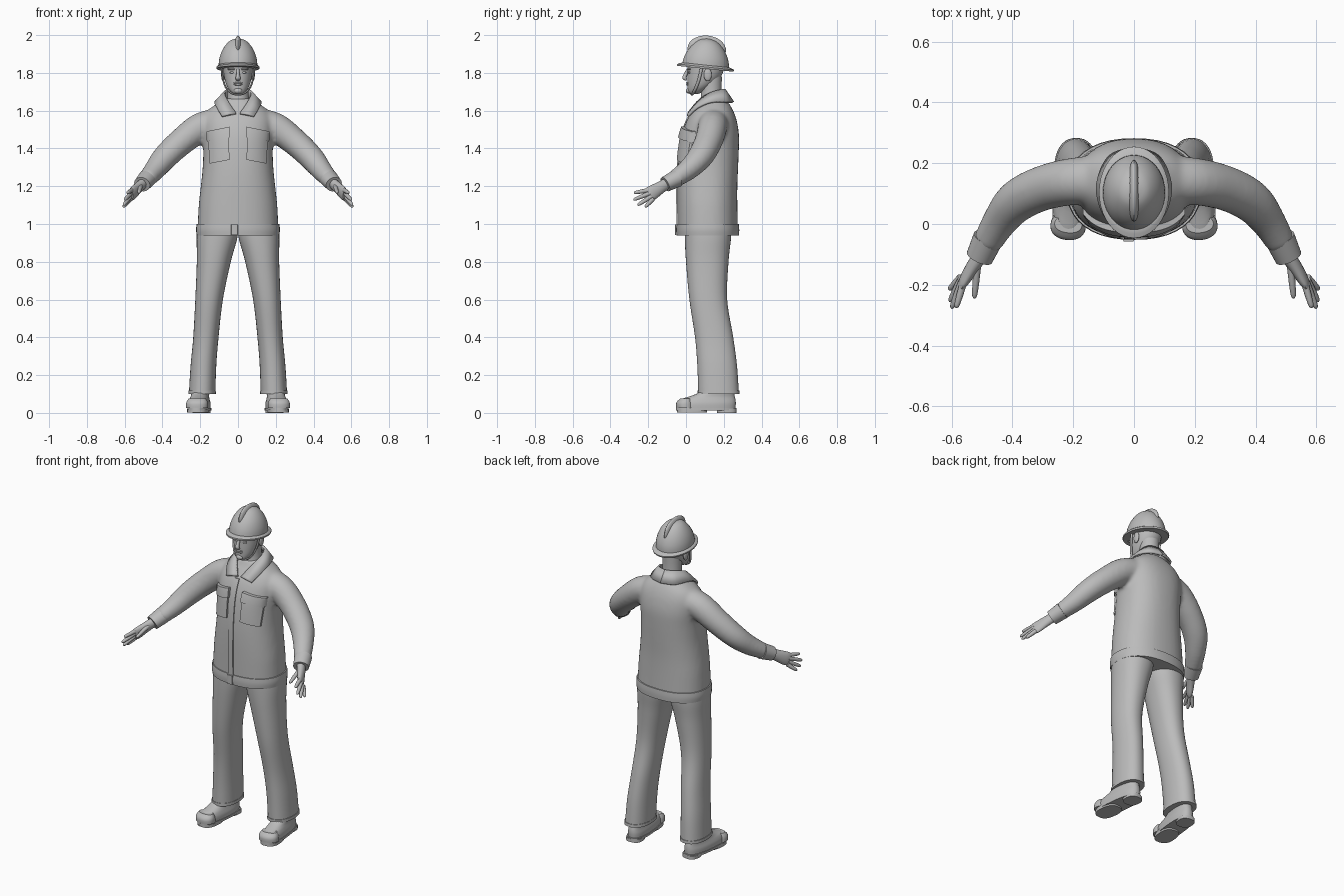
import bpy
import bmesh
from math import cos, sin, pi, copysign, radians
from mathutils import Vector, Matrix
from mathutils.bvhtree import BVHTree

cube = bpy.data.objects.get("Cube")
if cube:
    bpy.data.objects.remove(cube, do_unlink=True)

grey = bpy.data.materials.new("plain grey")
grey.use_nodes = True
grey.diffuse_color = (0.5, 0.5, 0.5, 1)
grey.node_tree.nodes["Principled BSDF"].inputs["Base Color"].default_value = grey.diffuse_color


# ---- helpers ----
def finish(name, bm, angle=40):
    """Turn a bmesh into a smooth-shaded object with the grey material."""
    bmesh.ops.recalc_face_normals(bm, faces=bm.faces)
    mesh = bpy.data.meshes.new(name)
    bm.to_mesh(mesh)
    bm.free()
    mesh.materials.append(grey)
    obj = bpy.data.objects.new(name, mesh)
    bpy.context.collection.objects.link(obj)
    bpy.ops.object.select_all(action="DESELECT")
    obj.select_set(True)
    bpy.context.view_layer.objects.active = obj
    bpy.ops.object.shade_smooth_by_angle(angle=radians(angle))
    return obj


def resample(stations, steps):
    """Catmull-Rom interpolation through tuples of numbers."""
    out = []
    last = len(stations) - 1
    for i in range(last):
        p, q = stations[max(i - 1, 0)], stations[i]
        r, s = stations[i + 1], stations[min(i + 2, last)]
        for k in range(steps):
            t = k / steps
            out.append(tuple(
                b + t * ((c - a) + t * ((2 * a - 5 * b + 4 * c - d) + t * (3 * b - a - 3 * c + d))) / 2
                for a, b, c, d in zip(p, q, r, s)))
    out.append(stations[-1])
    return out


def oval(power, count):
    """Unit superellipse."""
    for i in range(count):
        c, s = cos(2 * pi * i / count), sin(2 * pi * i / count)
        yield (copysign(abs(c) ** (2 / power), c), copysign(abs(s) ** (2 / power), s))


def skin(bm, rings):
    """Bridge rings of points into a closed tube."""
    loops = [[bm.verts.new(p) for p in ring] for ring in rings]
    for a, b in zip(loops, loops[1:]):
        for i in range(len(a)):
            j = (i + 1) % len(a)
            bm.faces.new((a[i], a[j], b[j], b[i]))
    bm.faces.new(loops[0][::-1])
    bm.faces.new(loops[-1])


def stack(bm, stations, power=2.3, count=40, steps=3):
    """Horizontal rings from (height, centre x, half width, front y, back y)."""
    skin(bm, [[(x + w * c, (f + b) / 2 + (b - f) / 2 * s, z) for c, s in oval(power, count)]
              for z, x, w, f, b in resample(stations, steps)])


def limb(bm, stations, side=1, ref=(0, 0, 1), count=20, steps=4):
    """Rings across a path from (x, y, z, radius along ref, other radius)."""
    pts = resample(stations, steps)
    centres = [Vector((p[0] * side, p[1], p[2])) for p in pts]
    ref = Vector((ref[0] * side, ref[1], ref[2]))
    rings = []
    for i, (c, p) in enumerate(zip(centres, pts)):
        t = (centres[min(i + 1, len(pts) - 1)] - centres[max(i - 1, 0)]).normalized()
        u = (ref - t * ref.dot(t)).normalized()
        v = t.cross(u)
        rings.append([c + u * p[3] * a + v * p[4] * b for a, b in oval(2, count)])
    skin(bm, rings)


def ball(bm, centre, scale):
    bmesh.ops.create_uvsphere(bm, u_segments=24, v_segments=14, radius=1,
                              matrix=Matrix.Translation(centre) @ Matrix.Diagonal((*scale, 1)))


def part(name, builder, *args, **kw):
    bm = bmesh.new()
    builder(bm, *args, **kw)
    return finish(name, bm)


# ---- jacket: body and sleeves fused into one skin ----
body = [(0.96, 0, 0.215, -0.045, 0.275), (1.1, 0, 0.208, -0.046, 0.272),
        (1.2, 0, 0.197, -0.046, 0.272), (1.3, 0, 0.187, -0.043, 0.276),
        (1.4, 0, 0.184, -0.034, 0.28), (1.48, 0, 0.188, -0.02, 0.28),
        (1.55, 0, 0.185, 0.005, 0.268), (1.6, 0, 0.16, 0.035, 0.25),
        (1.635, 0, 0.115, 0.06, 0.23), (1.665, 0, 0.075, 0.075, 0.205)]
sleeve = [(0.1, 0.145, 1.545, 0.07, 0.08), (0.2, 0.14, 1.51, 0.078, 0.078),
          (0.3, 0.118, 1.435, 0.072, 0.074), (0.385, 0.075, 1.355, 0.066, 0.07),
          (0.44, 0.01, 1.287, 0.056, 0.058), (0.485, -0.065, 1.235, 0.045, 0.048)]
bm = bmesh.new()
stack(bm, body)
for side in (1, -1):
    limb(bm, sleeve, side, count=28)
jacket = finish("jacket", bm)
remesh = jacket.modifiers.new("fuse", "REMESH")
remesh.mode = "VOXEL"
remesh.voxel_size = 0.011
remesh.use_smooth_shade = True
relax = jacket.modifiers.new("relax", "SMOOTH")
relax.factor = 0.5
relax.iterations = 8

part("jacket_hem", stack, [(0.94, 0, 0.219, -0.05, 0.281), (0.97, 0, 0.222, -0.052, 0.282),
                           (1.0, 0, 0.219, -0.05, 0.28)])

# ---- patches laid onto the jacket front ----
bpy.context.view_layer.update()
surface = BVHTree.FromObject(jacket, bpy.context.evaluated_depsgraph_get())


def patch(name, corners, thick, nx=8, nz=10):
    """Raised panel projected on the front; corners run round from lower left."""
    a, b, c, d = (Vector(p) for p in corners)
    bm = bmesh.new()
    grid = []
    for j in range(nz + 1):
        row = []
        for i in range(nx + 1):
            p = a.lerp(b, i / nx).lerp(d.lerp(c, i / nx), j / nz)
            hit = surface.ray_cast(Vector((p.x, -1, p.y)), Vector((0, 1, 0)))[0]
            row.append(bm.verts.new((p.x, (hit.y if hit else 0.05) + 0.006, p.y)))
        grid.append(row)
    for low, high in zip(grid, grid[1:]):
        for i in range(nx):
            bm.faces.new((low[i], low[i + 1], high[i + 1], high[i]))
    top = bmesh.ops.extrude_face_region(bm, geom=bm.faces[:])["geom"]
    bmesh.ops.translate(bm, vec=(0, -thick - 0.006, 0),
                        verts=[v for v in top if isinstance(v, bmesh.types.BMVert)])
    return finish(name, bm)


for side, label in ((1, "left"), (-1, "right")):
    patch(label + "_pocket", [(0.045 * side, 1.34), (0.15 * side, 1.32),
                              (0.16 * side, 1.47), (0.05 * side, 1.49)], 0.012)
    patch(label + "_pocket_flap", [(0.042 * side, 1.46), (0.165 * side, 1.435),
                                   (0.168 * side, 1.49), (0.046 * side, 1.515)], 0.02)
patch("front_placket", [(-0.035, 1.0), (0.0, 1.0), (0.0, 1.57), (-0.03, 1.57)], 0.006, 4, 40)
part("hem_tab", stack, [(0.943, -0.018, 0.018, -0.058, -0.02), (0.997, -0.018, 0.018, -0.058, -0.02)],
     power=8)

# ---- collar ----
neckline = [(0, 0.205, 1.71), (0.05, 0.188, 1.71), (0.07, 0.135, 1.695),
            (0.055, 0.07, 1.655), (0.01, 0.012, 1.585)]
fall = [(0, 0.25, 1.645), (0.08, 0.222, 1.645), (0.12, 0.135, 1.645),
        (0.112, 0.06, 1.615), (0.085, 0.01, 1.57)]
for side, label in ((1, "left"), (-1, "right")):
    bm = bmesh.new()
    rows = [[bm.verts.new((x * side, y, z)) for x, y, z in resample(line, 5)] for line in (neckline, fall)]
    for i in range(len(rows[0]) - 1):
        bm.faces.new((rows[0][i], rows[1][i], rows[1][i + 1], rows[0][i + 1]))
    collar = finish(label + "_collar", bm)
    solid = collar.modifiers.new("cloth", "SOLIDIFY")
    solid.thickness = 0.012
    solid.offset = 0

# ---- cuffs, hands, trousers and shoes for each side ----
palm = [(0.495, -0.09, 1.222, 0.028, 0.026), (0.53, -0.14, 1.19, 0.033, 0.022),
        (0.555, -0.18, 1.165, 0.039, 0.018), (0.567, -0.2, 1.155, 0.036, 0.012)]
fingers = {"index": ((0.56, -0.19, 1.18), (0.585, -0.276, 1.165)),
           "middle": ((0.566, -0.19, 1.163), (0.6, -0.278, 1.128)),
           "ring": ((0.57, -0.185, 1.145), (0.606, -0.256, 1.1)),
           "little": ((0.57, -0.175, 1.132), (0.608, -0.216, 1.09)),
           "thumb": ((0.515, -0.14, 1.2), (0.525, -0.245, 1.165))}
trouser = [(0.1, 0.19, 0.07, 0.065, 0.28), (0.25, 0.183, 0.068, 0.06, 0.27),
           (0.4, 0.17, 0.067, 0.048, 0.25), (0.6, 0.153, 0.073, 0.018, 0.218),
           (0.8, 0.128, 0.09, 0.0, 0.225), (0.92, 0.112, 0.107, -0.006, 0.238),
           (0.98, 0.108, 0.108, -0.005, 0.24)]
upper = [(0.022, 0.195, 0.056, -0.05, 0.262), (0.05, 0.195, 0.056, -0.05, 0.264),
         (0.072, 0.195, 0.05, -0.03, 0.262), (0.088, 0.195, 0.046, 0.02, 0.258),
         (0.11, 0.195, 0.046, 0.07, 0.255), (0.15, 0.195, 0.045, 0.095, 0.25)]
soles = {"sole": (0.012, 0.026, -0.054, 0.268, 0.059), "heel": (0, 0.02, 0.165, 0.268, 0.048),
         "tread": (0.002, 0.02, -0.048, 0.11, 0.055)}

for side, label in ((1, "left"), (-1, "right")):
    part(label + "_cuff", limb, [(0.48, -0.048, 1.242, 0.047, 0.05),
                                 (0.508, -0.11, 1.21, 0.041, 0.045)], side, count=28)
    bm = bmesh.new()
    limb(bm, palm, side, ref=(0, 0.35, -1))
    for root, tip in fingers.values():
        root, tip = Vector(root), Vector(tip)
        shape = ((0, 0.012), (0.5, 0.011), (0.85, 0.009), (0.96, 0.006), (1, 0.002))
        limb(bm, [(*root.lerp(tip, t), r, r) for t, r in shape], side, count=12, steps=2)
    finish(label + "_hand", bm)

    part(label + "_trouser_leg", stack, [(z, x * side, w, f, b) for z, x, w, f, b in trouser],
         power=2.2, steps=5)
    part(label + "_trouser_hem", stack, [(0.1, 0.19 * side, 0.073, 0.062, 0.283),
                                         (0.118, 0.19 * side, 0.072, 0.062, 0.282)])
    turn = Matrix.Rotation(radians(6) * side, 3, "Z")
    bm = bmesh.new()
    stack(bm, [(z, x * side, w, f, b) for z, x, w, f, b in upper], power=2.4)
    stack(bm, [(0.026, 0.195 * side, 0.058, -0.053, 0.04), (0.055, 0.195 * side, 0.057, -0.052, 0.035),
               (0.077, 0.195 * side, 0.045, -0.03, 0.025)], power=2.2)
    for low, high, front, back, width in soles.values():
        stack(bm, [(low, 0.195 * side, width, front, back), (high, 0.195 * side, width, front, back)],
              power=2.6, steps=1)
    bmesh.ops.rotate(bm, verts=bm.verts, cent=(0.195 * side, 0.2, 0), matrix=turn)
    finish(label + "_shoe", bm)

# ---- head and neck ----
part("neck", stack, [(1.6, 0, 0.07, 0.06, 0.21), (1.68, 0, 0.056, 0.08, 0.19),
                     (1.78, 0, 0.056, 0.07, 0.19)], power=2)
bm = bmesh.new()
stack(bm, [(1.688, 0, 0.02, 0.022, 0.06), (1.697, 0, 0.036, 0.01, 0.085),
           (1.725, 0, 0.057, 0.008, 0.13), (1.765, 0, 0.07, 0.007, 0.175),
           (1.81, 0, 0.077, 0.008, 0.198), (1.86, 0, 0.08, 0.006, 0.205)], power=2.1)
limb(bm, [(0, 0.01, 1.818, 0.008, 0.008), (0, -0.004, 1.787, 0.01, 0.01),
          (0, -0.008, 1.773, 0.011, 0.014), (0, 0.004, 1.763, 0.006, 0.011)], ref=(0, 1, 0))
for height, thick in ((1.747, 0.005), (1.739, 0.006)):
    ball(bm, (0, 0.009, height), (0.023, 0.008, thick))
ball(bm, (0, 0.014, 1.705), (0.022, 0.014, 0.015))
for side in (1, -1):
    ball(bm, (0.031 * side, 0.019, 1.802), (0.013, 0.008, 0.006))
    ball(bm, (0.032 * side, 0.016, 1.82), (0.024, 0.01, 0.006))
    ball(bm, (0.079 * side, 0.115, 1.79), (0.01, 0.021, 0.034))
finish("head", bm)

# ---- helmet, tipped slightly back ----
tilt = Matrix.Rotation(radians(-6), 3, "X")


def helmet_part(name, build):
    bm = bmesh.new()
    build(bm)
    bmesh.ops.rotate(bm, verts=bm.verts, cent=(0, 0.1, 1.83), matrix=tilt)
    finish(name, bm)


helmet_part("helmet_shell", lambda bm: stack(bm, [
    (1.83, 0, 0.103, -0.022, 0.228), (1.87, 0, 0.1, -0.016, 0.222), (1.91, 0, 0.088, 0.0, 0.205),
    (1.945, 0, 0.068, 0.025, 0.18), (1.97, 0, 0.043, 0.052, 0.15), (1.982, 0, 0.012, 0.085, 0.115)],
    power=2))
helmet_part("helmet_crest", lambda bm: ball(bm, (0, 0.1, 1.925), (0.022, 0.102, 0.073)))
helmet_part("helmet_brim", lambda bm: stack(bm, [
    (1.822, 0, 0.113, -0.045, 0.252), (1.832, 0, 0.115, -0.047, 0.255),
    (1.842, 0, 0.102, -0.022, 0.228)], power=2, steps=2))

# ---- chin strap ----
half = [(0.088, 0.085, 1.84), (0.08, 0.07, 1.77), (0.06, 0.05, 1.715), (0.03, 0.036, 1.69)]
path = half + [(0, 0.032, 1.685)] + [(-x, y, z) for x, y, z in reversed(half)]
part("chin_strap", limb, [(*p, 0.008, 0.005) for p in path], ref=(0, 1, 0), count=10)
